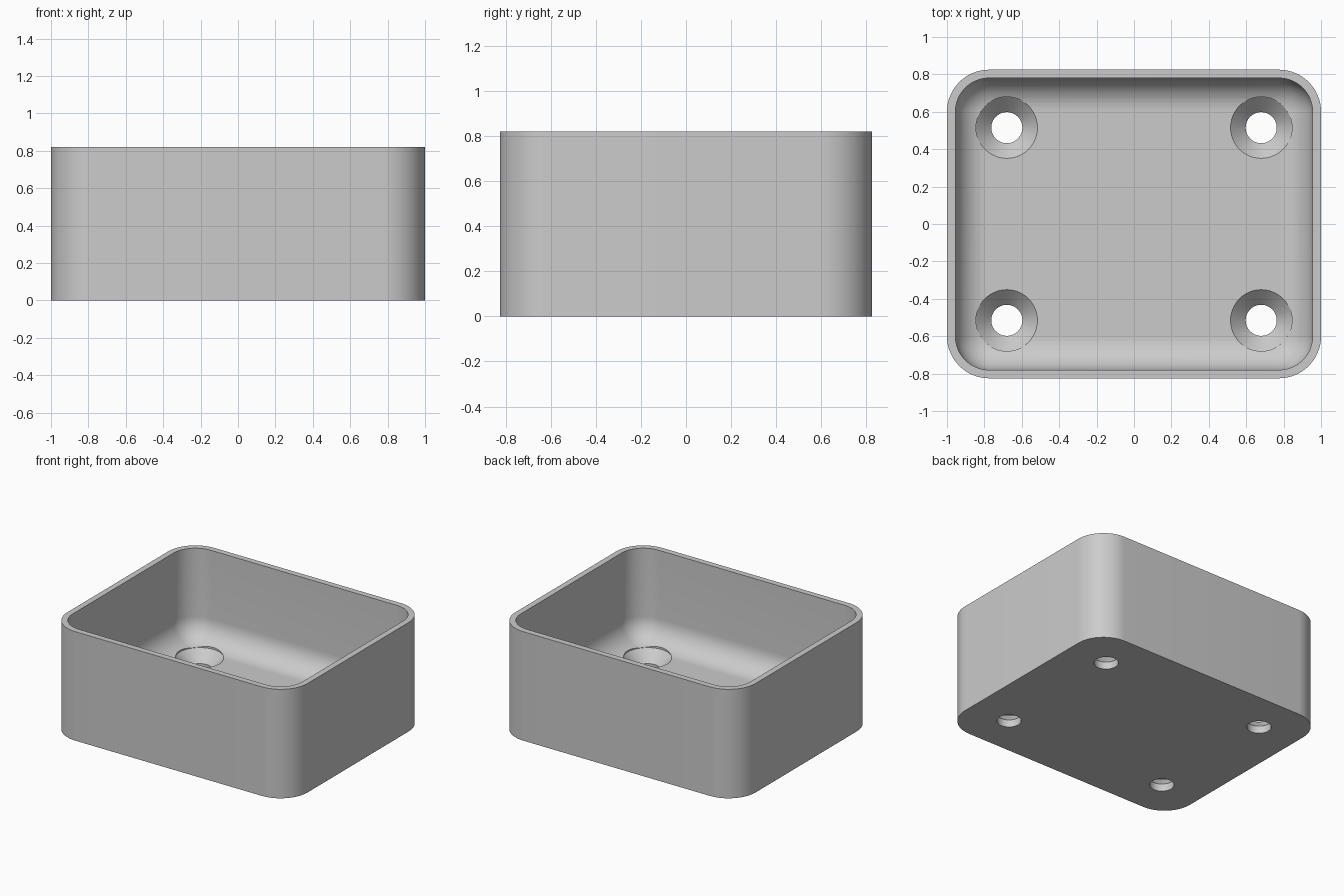
import bpy, bmesh, math

if "Cube" in bpy.data.objects:
    bpy.data.objects.remove(bpy.data.objects["Cube"], do_unlink=True)

HALF_X, HALF_Y, HEIGHT = 1.0, 0.825, 0.82
CORNER, WALL, FLOOR, FILLET = 0.225, 0.045, 0.136, 0.172
HOLE_X, HOLE_Y, HOLE_R, SINK_R = 0.68, 0.515, 0.083, 0.165

grey = bpy.data.materials.new("light grey")
grey.use_nodes = True
grey.diffuse_color = (0.6, 0.6, 0.6, 1)
grey.node_tree.nodes["Principled BSDF"].inputs["Base Color"].default_value = (0.6, 0.6, 0.6, 1)


def rounded_ring(bm, inset, z, steps=16):
    """Rounded rectangle of vertices, inset from the outer outline."""
    r = CORNER - inset
    ring = []
    for k, (sx, sy) in enumerate([(1, 1), (-1, 1), (-1, -1), (1, -1)]):
        for i in range(steps + 1):
            a = (k + i / steps) * math.pi / 2
            ring.append(bm.verts.new((sx * (HALF_X - CORNER) + r * math.cos(a),
                                      sy * (HALF_Y - CORNER) + r * math.sin(a), z)))
    return ring


def circle_ring(bm, x, y, r, z, steps=48):
    angles = [2 * math.pi * i / steps for i in range(steps)]
    return [bm.verts.new((x + r * math.cos(a), y + r * math.sin(a), z)) for a in angles]


def skin(bm, rings):
    """Join successive rings and cap both ends."""
    for low, high in zip(rings, rings[1:]):
        for i in range(len(low)):
            j = (i + 1) % len(low)
            bm.faces.new((low[i], low[j], high[j], high[i]))
    bm.faces.new(rings[0][::-1])
    bm.faces.new(rings[-1])


def make_object(name, bm):
    bmesh.ops.recalc_face_normals(bm, faces=bm.faces)
    mesh = bpy.data.meshes.new(name)
    bm.to_mesh(mesh)
    bm.free()
    mesh.materials.append(grey)
    obj = bpy.data.objects.new(name, mesh)
    bpy.context.collection.objects.link(obj)
    return obj


# Open tray: outer wall, rim, inner wall, then a filleted floor
bm = bmesh.new()
profile = [(0, 0), (0, HEIGHT), (WALL, HEIGHT)]
for i in range(13):
    a = i / 12 * math.pi / 2
    profile.append((WALL + FILLET * (1 - math.cos(a)),
                    FLOOR + FILLET * (1 - math.sin(a))))
skin(bm, [rounded_ring(bm, inset, z) for inset, z in profile])
tray = make_object("tray", bm)

# Countersunk screw holes in the floor
bm = bmesh.new()
sink_top = FLOOR + 0.001
hole_profile = [(HOLE_R, -0.1), (HOLE_R, sink_top - (SINK_R - HOLE_R)),
                (SINK_R, sink_top), (SINK_R, FLOOR + 0.2)]
for sx in (-1, 1):
    for sy in (-1, 1):
        skin(bm, [circle_ring(bm, sx * HOLE_X, sy * HOLE_Y, r, z) for r, z in hole_profile])
cutter = make_object("screw_hole_cutter", bm)
cutter.hide_render = True

cut = tray.modifiers.new("screw holes", 'BOOLEAN')
cut.operation = 'DIFFERENCE'
cut.solver = 'EXACT'
cut.object = cutter

bpy.ops.object.select_all(action='DESELECT')
tray.select_set(True)
bpy.context.view_layer.objects.active = tray
bpy.ops.object.modifier_apply(modifier=cut.name)
bpy.data.objects.remove(cutter, do_unlink=True)
bpy.ops.object.shade_smooth_by_angle(angle=math.radians(30))
